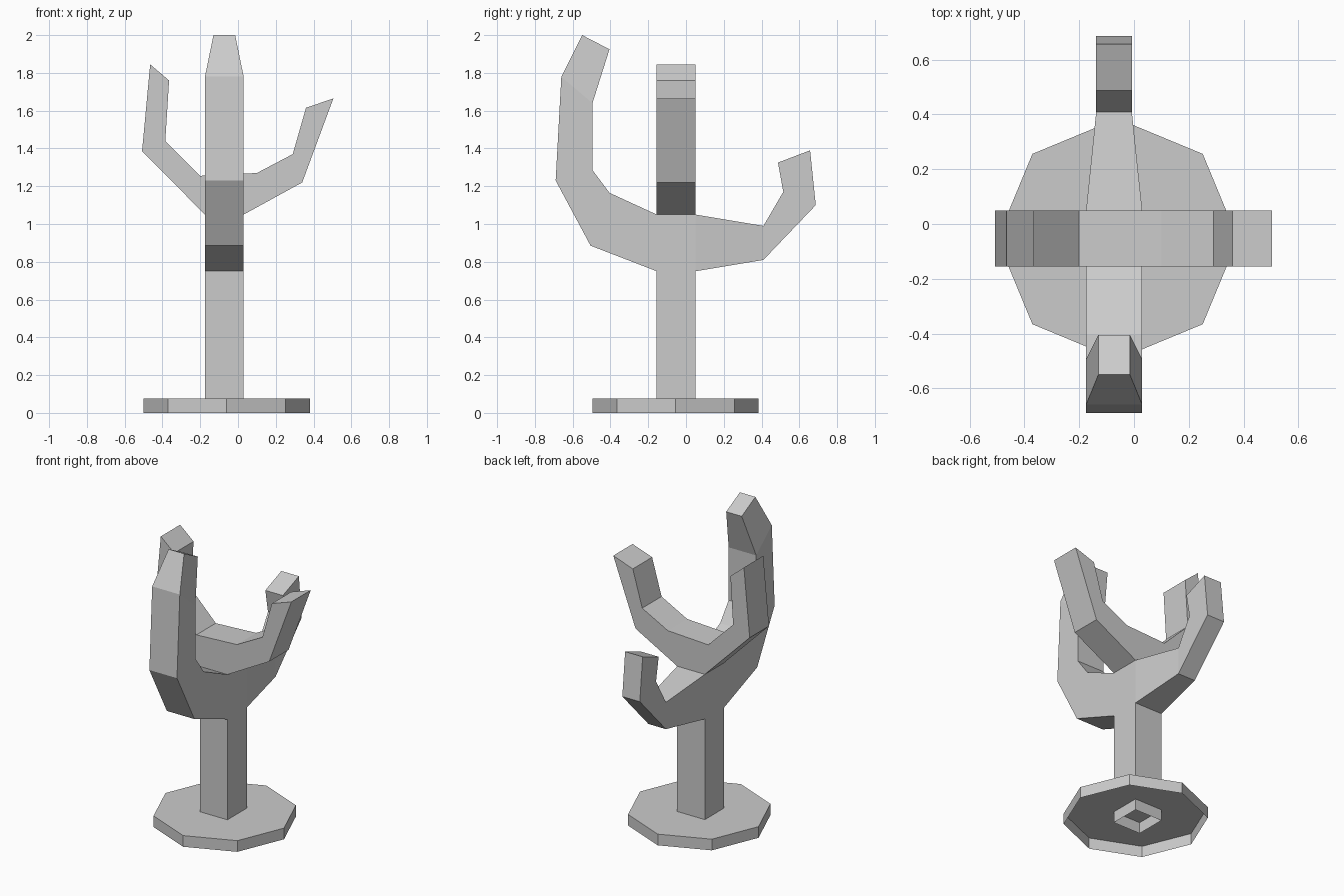
import bpy, bmesh
from math import cos, sin, pi

if "Cube" in bpy.data.objects:
    bpy.data.objects.remove(bpy.data.objects["Cube"])


def finish(name, bm):
    bmesh.ops.recalc_face_normals(bm, faces=bm.faces)
    mesh = bpy.data.meshes.new(name)
    bm.to_mesh(mesh)
    bm.free()
    obj = bpy.data.objects.new(name, mesh)
    bpy.context.collection.objects.link(obj)


def prism(name, points, top, cap):
    """Upright shell with an open bottom and an optional top."""
    bm = bmesh.new()
    lo = [bm.verts.new((x, y, 0)) for x, y in points]
    hi = [bm.verts.new((x, y, top)) for x, y in points]
    n = len(points)
    for i in range(n):
        j = (i + 1) % n
        bm.faces.new((lo[i], lo[j], hi[j], hi[i]))
    if cap:
        bm.faces.new(hi)
    finish(name, bm)


def limb_pair(name, sections, place, hub):
    """Loft of quad sections (outer u,z, inner u,z, width range).
    Outer/inner faces of the span at index hub stay open inside the trunk."""
    bm = bmesh.new()
    rings = []
    for uo, zo, ui, zi, a, b in sections:
        rings.append([bm.verts.new(place(u, w, z)) for u, w, z in
                      ((uo, a, zo), (uo, b, zo), (ui, b, zi), (ui, a, zi))])
    for k, (r, s) in enumerate(zip(rings, rings[1:])):
        for i in range(4):
            j = (i + 1) % 4
            open_under = k == hub and i == 0
            open_over = k == hub and i == 2 and name == "front_back_branches"
            if not (open_under or open_over):
                bm.faces.new((r[i], r[j], s[j], s[i]))
    bm.faces.new(rings[0])
    bm.faces.new(rings[-1])
    finish(name, bm)


X0, X1, Y0, Y1 = -0.175, 0.03, -0.155, 0.05

# Octagonal foot and square trunk, both open underneath
prism("base", [(-0.06 + 0.44 * cos(i * pi / 4), -0.055 + 0.44 * sin(i * pi / 4))
               for i in range(8)], 0.075, True)
prism("trunk", [(X0, Y0), (X1, Y0), (X1, Y1), (X0, Y1)], 0.75, False)

# Front branch (tapered tip) through the trunk to the narrower back branch
limb_pair("front_back_branches", [
    (-0.55, 2.0, -0.405, 1.925, -0.13, -0.015),
    (-0.66, 1.78, -0.495, 1.64, X0, X1),
    (-0.69, 1.23, -0.495, 1.285, X0, X1),
    (-0.505, 0.885, -0.405, 1.165, X0, X1),
    (Y0, 0.75, Y0, 1.05, X0, X1),
    (Y1, 0.75, Y1, 1.05, X0, X1),
    (0.41, 0.81, 0.41, 0.99, -0.138, -0.008),
    (0.687, 1.10, 0.515, 1.17, -0.138, -0.008),
    (0.657, 1.39, 0.487, 1.325, -0.138, -0.008),
], lambda u, w, z: (w, u, z), 4)

# Left and right branches forming the upper fork
limb_pair("side_branches", [
    (-0.465, 1.845, -0.365, 1.76, Y0, Y1),
    (-0.508, 1.385, -0.385, 1.44, Y0, Y1),
    (X0, 1.05, -0.2, 1.255, Y0, Y1),
    (X1, 1.05, 0.10, 1.27, Y0, Y1),
    (0.34, 1.22, 0.29, 1.37, Y0, Y1),
    (0.505, 1.665, 0.36, 1.615, Y0, Y1),
], lambda u, w, z: (u, w, z), 2)
